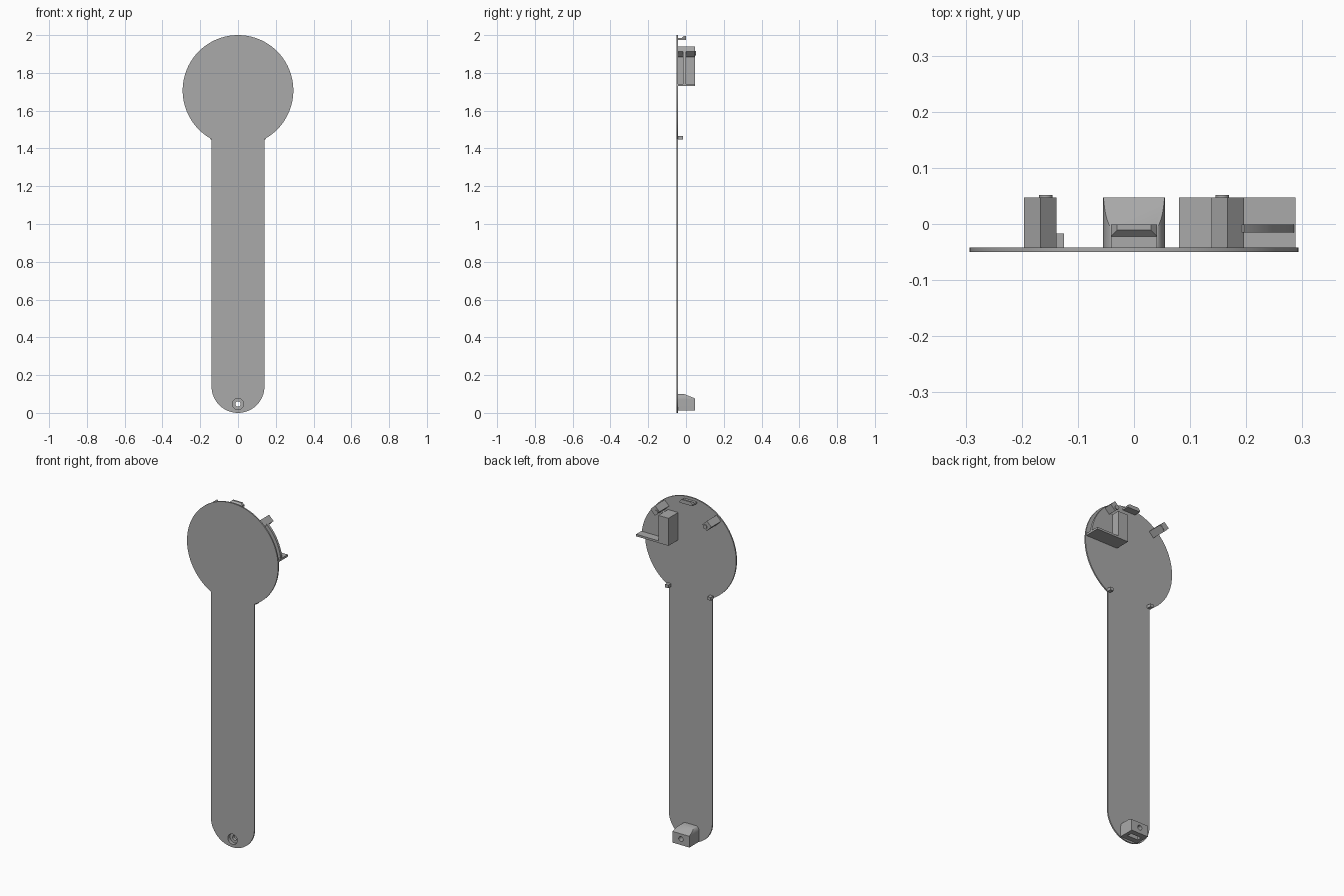
import bpy, bmesh
from math import sin, cos, pi, radians, asin
from mathutils import Vector

if "Cube" in bpy.data.objects:
    bpy.data.objects.remove(bpy.data.objects["Cube"], do_unlink=True)

grey = bpy.data.materials.new("plain_grey")
grey.use_nodes = True
grey.diffuse_color = (0.4, 0.4, 0.4, 1)
grey.node_tree.nodes["Principled BSDF"].inputs["Base Color"].default_value = (0.4, 0.4, 0.4, 1)

FRONT, BACK, DEEP = -0.05, -0.042, 0.047
DISC_Z, DISC_R, HALF = 1.707, 0.293, 0.14


def arc(cx, cz, r, start, end, n, rz=None):
    """Points of an arc in the x-z plane, angles in radians."""
    rz = rz or r
    return [(cx + r * cos(start + (end - start) * i / n),
             cz + rz * sin(start + (end - start) * i / n)) for i in range(n + 1)]


def extrude(name, points, y0, y1):
    """Solid made by pushing an x-z outline from y0 to y1."""
    bm = bmesh.new()
    face = bm.faces.new([bm.verts.new((x, y0, z)) for x, z in points])
    new = bmesh.ops.extrude_face_region(bm, geom=[face])["geom"]
    bmesh.ops.translate(bm, vec=(0, y1 - y0, 0),
                        verts=[v for v in new if isinstance(v, bmesh.types.BMVert)])
    bmesh.ops.recalc_face_normals(bm, faces=bm.faces)
    mesh = bpy.data.meshes.new(name)
    bm.to_mesh(mesh)
    bm.free()
    mesh.materials.append(grey)
    obj = bpy.data.objects.new(name, mesh)
    bpy.context.collection.objects.link(obj)
    return obj


def box(name, x0, x1, y0, y1, z0, z1):
    return extrude(name, [(x0, z0), (x1, z0), (x1, z1), (x0, z1)], y0, y1)


def circle(cx, cz, r, n=32):
    return arc(cx, cz, r, 0, 2 * pi, n)[:-1]


def cut(obj, cutter):
    mod = obj.modifiers.new(cutter.name, 'BOOLEAN')
    mod.operation, mod.solver, mod.object = 'DIFFERENCE', 'EXACT', cutter
    cutter.hide_render = True
    cutter.hide_set(True)


# Flat paddle: round head, straight handle, rounded end
neck = asin(HALF / DISC_R)
outline = arc(0, DISC_Z, DISC_R, -pi / 2 + neck, 1.5 * pi - neck, 96)
outline += arc(0, HALF, HALF, pi, 2 * pi, 40)
paddle = extrude("paddle_plate", outline, FRONT, BACK)
cut(paddle, extrude("screw_head_cutter", circle(0, 0.047, 0.03), -0.1, -0.03))

# Screw block behind the handle end, with rounded shoulders and a sloped top
shoulders = arc(0.035, 0.07, 0.02, 0, pi / 2, 10, 0.03)
shoulders += arc(-0.035, 0.07, 0.02, pi / 2, pi, 10, 0.03)
block = extrude("screw_block", [(-0.055, 0.012), (0.055, 0.012)] + shoulders, BACK, DEEP)
bm = bmesh.new()
bm.from_mesh(block.data)
bmesh.ops.bisect_plane(bm, geom=bm.verts[:] + bm.edges[:] + bm.faces[:], clear_outer=True,
                       plane_co=(0, -0.01, 0.1), plane_no=Vector((0, 0.4, 1)).normalized())
bmesh.ops.holes_fill(bm, edges=[e for e in bm.edges if e.is_boundary])
bmesh.ops.recalc_face_normals(bm, faces=bm.faces)
bm.to_mesh(block.data)
bm.free()
cut(block, extrude("screw_recess_cutter", circle(0, 0.047, 0.03), -0.1, -0.03))
cut(block, extrude("screw_hole_cutter", circle(0, 0.047, 0.014), -0.1, 0.1))
cut(block, box("nut_slot_cutter", -0.034, 0.034, -0.012, 0.016, -0.05, 0.075))

# Posts standing on the head, each with a pin; nubs at the neck
for side, label in ((1, "left"), (-1, "right")):
    extrude(label + "_post", circle(side * 0.167, 1.912, 0.029, 4), BACK, DEEP)
    extrude(label + "_post_pin", circle(side * 0.157, 1.905, 0.012, 20), DEEP, 0.052)
    box(label + "_neck_nub", side * 0.125, side * 0.146, BACK, -0.017, 1.447, 1.465)

# Corner bracket: wall, shelf and a web following the rim
box("bracket_wall", 0.08, 0.145, BACK, DEEP, 1.73, 1.89)
box("bracket_shelf", 0.08, 0.288, BACK, DEEP, 1.73, 1.742)
web = [(0.14, 1.735)] + arc(0, DISC_Z, 0.287, radians(6), radians(47), 20) + [(0.14, 1.885)]
extrude("bracket_web", web, -0.015, -0.001)

# Snap hook at the top of the head
box("hook_arm", -0.041, 0.041, BACK, -0.001, 1.974, 1.984)
lip = extrude("hook_lip", [(-0.041, 1.984), (0.041, 1.984), (0.03, 1.995), (-0.03, 1.995)],
              -0.022, -0.001)
for v in lip.data.vertices:
    if v.co.z > 1.99 and v.co.y < -0.02:
        v.co.y = -0.011

# Smooth the curved rims, keep corners sharp
for obj in bpy.context.scene.objects:
    obj.select_set(obj.type == 'MESH' and not obj.hide_render)
bpy.context.view_layer.objects.active = paddle
bpy.ops.object.shade_smooth_by_angle(angle=radians(30))
